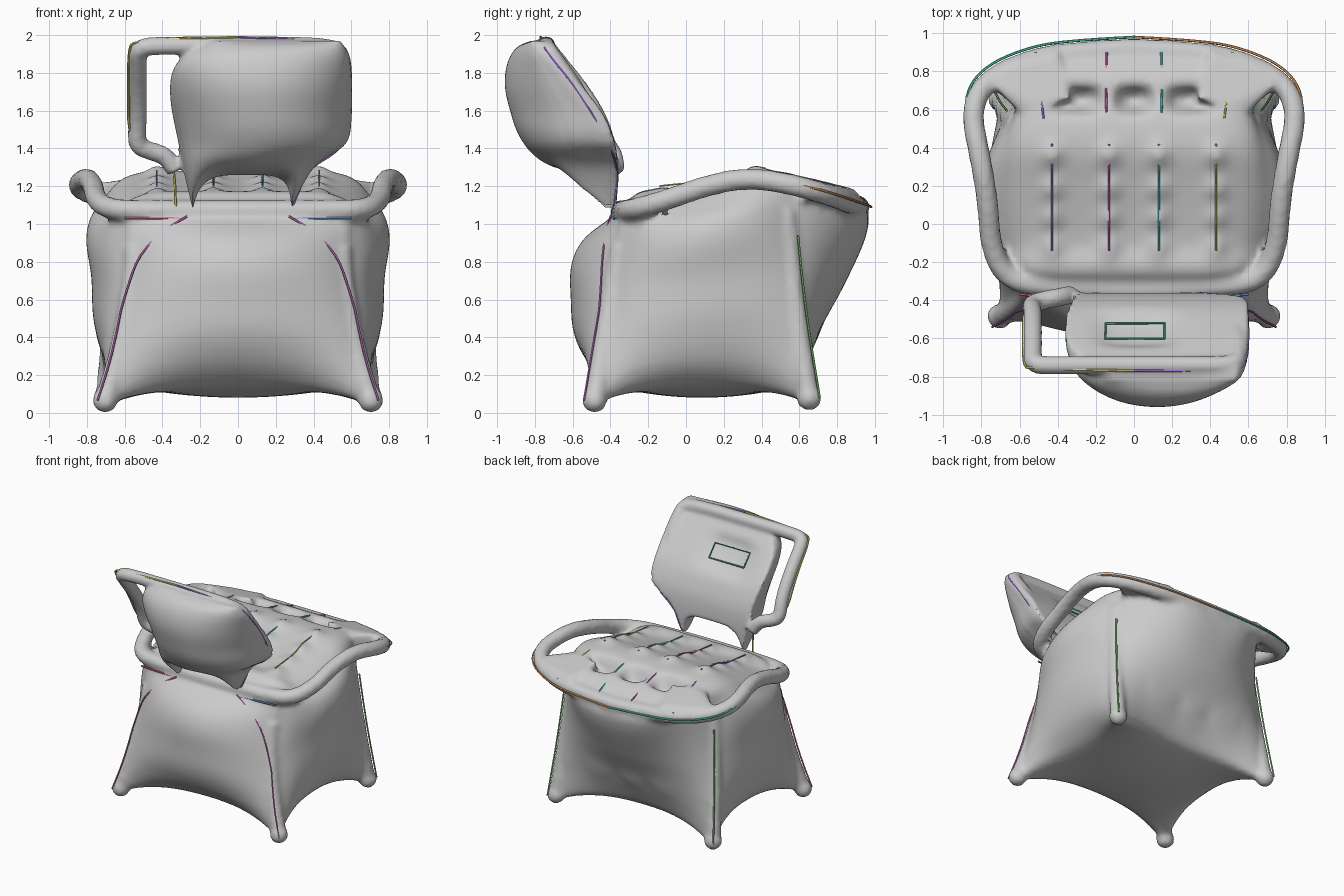
import bpy, bmesh
from math import sin, pi, exp
from mathutils import Vector

if "Cube" in bpy.data.objects:
    bpy.data.objects.remove(bpy.data.objects["Cube"])


def curve_at(table, t):
    """Smooth interpolation through (t, value) pairs."""
    if t <= table[0][0]:
        return table[0][1]
    for i in range(len(table) - 1):
        (a, p), (b, q) = table[i], table[i + 1]
        if t <= b:
            def slope(k):
                lo, hi = table[max(k - 1, 0)], table[min(k + 1, len(table) - 1)]
                return (hi[1] - lo[1]) / (hi[0] - lo[0])
            w = b - a
            f = (t - a) / w
            m, n = slope(i) * w, slope(i + 1) * w
            return ((2*f**3 - 3*f*f + 1) * p + (f**3 - 2*f*f + f) * m
                    + (3*f*f - 2*f**3) * q + (f**3 - f*f) * n)
    return table[-1][1]


def lerp(a, b, f):
    return a + (b - a) * f


def apply(ob):
    """Turn curve or modifiers into plain mesh."""
    bpy.ops.object.select_all(action='DESELECT')
    ob.select_set(True)
    bpy.context.view_layer.objects.active = ob
    bpy.ops.object.convert(target='MESH')
    bpy.ops.object.shade_smooth_by_angle(angle=pi / 3.5)
    return bpy.context.object


def new_mesh(name, bm):
    bmesh.ops.recalc_face_normals(bm, faces=bm.faces)
    me = bpy.data.meshes.new(name)
    bm.to_mesh(me)
    bm.free()
    ob = bpy.data.objects.new(name, me)
    bpy.context.collection.objects.link(ob)
    return ob


def mapped_cube(name, cuts, func, round_below=0):
    """Finely divided cube (-1..1) with each point moved by func."""
    bm = bmesh.new()
    bmesh.ops.create_cube(bm, size=2)
    bmesh.ops.subdivide_edges(bm, edges=bm.edges[:], cuts=cuts, use_grid_fill=True)
    for v in bm.verts:
        v.co = func(*v.co)
    ob = new_mesh(name, bm)
    if round_below:
        group = ob.vertex_groups.new(name="base")
        group.add([v.index for v in ob.data.vertices if v.co.z < round_below], 1, 'REPLACE')
        mod = ob.modifiers.new("round_base", 'SMOOTH')
        mod.iterations, mod.vertex_group = 25, "base"
    ob.modifiers.new("soften", 'SMOOTH').iterations = 2
    return apply(ob)


def tube(name, pts, radius, colour=None, spline='NURBS'):
    cu = bpy.data.curves.new(name, 'CURVE')
    cu.dimensions = '3D'
    cu.bevel_depth, cu.bevel_resolution = radius, 3 if radius > 0.02 else 1
    cu.use_fill_caps = True
    sp = cu.splines.new(spline)
    sp.points.add(len(pts) - 1)
    for p, co in zip(sp.points, pts):
        p.co = (*co, 1)
    if spline == 'NURBS':
        sp.order_u, sp.use_endpoint_u, sp.resolution_u = 3, True, 6
    ob = bpy.data.objects.new(name, cu)
    bpy.context.collection.objects.link(ob)
    if colour:
        mat = bpy.data.materials.new(name + "_colour")
        mat.diffuse_color = (*colour, 1)
        mat.use_nodes = True
        mat.node_tree.nodes["Principled BSDF"].inputs["Base Color"].default_value = mat.diffuse_color
        cu.materials.append(mat)
    return apply(ob)


def fuse(parts, voxel, steps):
    """Merge overlapping parts into one continuous skin."""
    bpy.ops.object.select_all(action='DESELECT')
    for ob in parts:
        ob.select_set(True)
    bpy.context.view_layer.objects.active = parts[0]
    bpy.ops.object.join()
    ob = bpy.context.object
    mod = ob.modifiers.new("skin", 'REMESH')
    mod.mode, mod.voxel_size = 'VOXEL', voxel
    ob.modifiers.new("blend", 'SMOOTH').iterations = steps
    apply(ob)


# seat body: pillow stretched between four legs
FX = [(0, .75), (.3, .66), (.6, .6), (.85, .57), (1, .58)]
FY = [(0, -.53), (.5, -.45), (.85, -.39), (1, -.35)]
BX = [(0, .73), (.5, .68), (1, .63)]
BY = [(0, .70), (.5, .61), (1, .55)]
FRONT = [(0, -.14), (.12, .0), (.3, .11), (.5, .16), (.7, .19), (.85, .15), (1, .01)]
SIDE = [(0, -.16), (.12, -.02), (.35, .09), (.6, .14), (.8, .19), (.92, .17), (1, .09)]
BACK = [(0, -.14), (.15, -.03), (.3, .08), (.5, .22), (.75, .35), (.93, .41), (1, .40)]
TOP = [(-.36, 1.06), (-.25, 1.17), (-.12, 1.16), (0, 1.18), (.2, 1.23),
       (.4, 1.28), (.6, 1.26), (.8, 1.2), (.97, 1.08)]
SLATS = (-.43, -.13, .13, .43)


def seat_height(x, y, u):
    z = curve_at(TOP, y) - .1 * u**8
    for sx in SLATS:
        for sy in (.36, .18, .03, -.12):
            z += .045 * exp(-((x - sx) / .05)**2 - ((y - sy) / .06)**2)
    for px, w in ((-.3, .12), (0, .09), (.3, .12)):
        z -= .12 * exp(-((x - px) / w)**4 - ((y - .65) / .06)**4)
    return z


def body_point(u, v, w):
    s, f = (w + 1) / 2, (v + 1) / 2
    x = u * (lerp(curve_at(FX, s), curve_at(BX, s), f) + curve_at(SIDE, s) * (1 - v*v))
    y = lerp(curve_at(FY, s), curve_at(BY, s), f)
    y += (1 - f) * -curve_at(FRONT, s) * (1 - u*u)
    y += f * curve_at(BACK, s) * (1 - abs(u)**lerp(2, 4, s**3))
    low = .14 * (1 - abs(u * v)**3) - .06 * (1 - u*u) * (1 - v*v)
    return Vector((x, y, lerp(low, seat_height(x, y, u), s)))


skin = [mapped_cube("seat_body", 47, body_point, .35)]

# rail around seat, and outline wires just outside it
RIM = [(0, .96, 1.09), (.3, .945, 1.1), (.55, .91, 1.11), (.8, .8, 1.15), (.9, .63, 1.2),
       (.84, .35, 1.25), (.8, .1, 1.2), (.79, -.1, 1.13), (.72, -.28, 1.08),
       (.55, -.35, 1.07), (0, -.36, 1.07)]
for side, sign, col in (("left", -1, (.1, .65, .5)), ("right", 1, (.85, .4, .15))):
    skin.append(tube(side + "_rail", [(sign * x * .955, y * .955, z) for x, y, z in RIM], .058))
    tube(side + "_rim_wire", [(sign * x, y + (.02 if y > 0 else -.01), z) for x, y, z in RIM],
         .007, col)
    tube(side + "_front_wire", [(sign * .6, -.37, 1.03), (sign * .25, -.39, 1.03)], .007,
         (.75, .15, .25) if sign < 0 else (.15, .35, .75))
    # overhanging shelf at each back corner
    outer = [(.76, .74, 1.16), (.62, .83, 1.14), (.4, .89, 1.13)]
    inner = [(.58, .57, 1.18), (.48, .6, 1.2), (.33, .65, 1.19)]
    bm = bmesh.new()
    o, n = [[bm.verts.new((sign * x, y, z)) for x, y, z in row] for row in (outer, inner)]
    for i in range(2):
        bm.faces.new((o[i], o[i + 1], n[i + 1], n[i]))
    shelf = new_mesh(side + "_back_shelf", bm)
    mod = shelf.modifiers.new("thickness", 'SOLIDIFY')
    mod.thickness, mod.offset = .11, 0
    skin.append(apply(shelf))
    # legs: rounded ridge down each body corner, ending in a ball foot
    for end, v, c in (("front", -1, (.65, .2, .6)), ("back", 1, (.25, .65, .2))):
        pts = [body_point(sign, v, -.86 + .21 * i) for i in range(9)]
        inset = Vector((-sign * .025, -v * .035, 0))
        skin.append(tube(f"{side}_{end}_leg", [p + inset for p in pts], .058))
        bpy.ops.mesh.primitive_uv_sphere_add(segments=16, ring_count=10, radius=.068,
                                             location=pts[0] + inset)
        skin.append(bpy.context.object)
        wire = [p - inset * .6 for p in pts[:8]]
        if v < 0:
            wire[6:] = [Vector((sign * .5, -.44, .92)), Vector((sign * .27, -.4, 1.04))]
        tube(f"{side}_{end}_leg_wire", wire, .006, c)
fuse(skin, .02, 4)

# seat slat wires
for i, x in enumerate(SLATS):
    c = ((.25, .3, .75), (.7, .15, .6), (.1, .65, .65), (.5, .7, .15))[i]
    k = 1.2 if abs(x) > .3 else 1.1
    tube(f"slat_wire_{i}", [(x, y, seat_height(x, y, 0)) for y in
                            (-.14, 0, .1, .2, .3, .42)], .005, c)
    tube(f"back_slat_wire_{i}", [(x * 1.1, .55, 1.26), (x * 1.15, .72, 1.23),
                                 (x * k, .9, 1.15)], .006, c)

# headrest: bulging cushion on two tapered feet
LEFT = [(1.08, -.24), (1.25, -.28), (1.4, -.31), (1.72, -.36), (1.88, -.3), (1.98, -.1)]
RIGHT = [(1.08, .28), (1.22, .35), (1.33, .43), (1.42, .57), (1.6, .6), (1.88, .59), (1.98, .54)]
REAR = [(1.08, -.37), (1.25, -.36), (1.4, -.37), (1.5, -.4), (1.6, -.45), (1.73, -.55),
        (1.9, -.69), (1.98, -.76)]


def headrest_point(u, d, w):
    t = (w + 1) / 2
    z = lerp(1.07 + .19 * (1 - u**4), 1.97, t)
    x = lerp(curve_at(LEFT, z), curve_at(RIGHT, z), (u + 1) / 2)
    bulge = .43 * max(sin(pi * t**.65), 0)**.6 * max(1 - u*u, 0)**.5
    y = curve_at(REAR, z)
    dent = .05 * exp(-((x - .01) / .2)**4 - ((z - 1.72) / .1)**4)
    return Vector((x, lerp(y - dent, y - .07 - bulge, (1 - d) / 2), z))


# frame: across the top, down the right edge, open loop on the left
FRAME = [(.5, -.48, 1.5), (.54, -.57, 1.7), (.545, -.69, 1.86), (.53, -.74, 1.93), (.3, -.74, 1.945),
         (0, -.74, 1.945), (-.4, -.74, 1.945), (-.53, -.74, 1.935), (-.53, -.68, 1.86),
         (-.53, -.55, 1.7), (-.53, -.46, 1.55), (-.54, -.42, 1.42), (-.48, -.4, 1.39),
         (-.37, -.38, 1.36), (-.33, -.37, 1.28)]
fuse([mapped_cube("headrest", 31, headrest_point), tube("headrest_frame", FRAME, .05)], .016, 3)

# headrest outline wires and stems to the seat
tube("left_headrest_wire", [(0, -.77, 1.99), (-.55, -.76, 1.98), (-.58, -.74, 1.92),
                            (-.58, -.58, 1.72), (-.58, -.43, 1.42), (-.36, -.37, 1.34),
                            (-.33, -.37, 1.25), (-.33, -.38, 1.05)], .007, (.75, .65, .2))
tube("right_headrest_wire", [(0, -.77, 1.99), (.53, -.77, 1.97), (.59, -.73, 1.9),
                             (.6, -.58, 1.72), (.59, -.4, 1.42), (.35, -.36, 1.28),
                             (.33, -.37, 1.18), (.26, -.38, 1.04)], .007, (.4, .2, .7))
tube("headrest_slot_wire", [(-.15, -.52, 1.68), (.16, -.52, 1.68), (.16, -.6, 1.77),
                            (-.15, -.6, 1.77), (-.15, -.52, 1.68)], .006, (.1, .6, .35), 'POLY')
